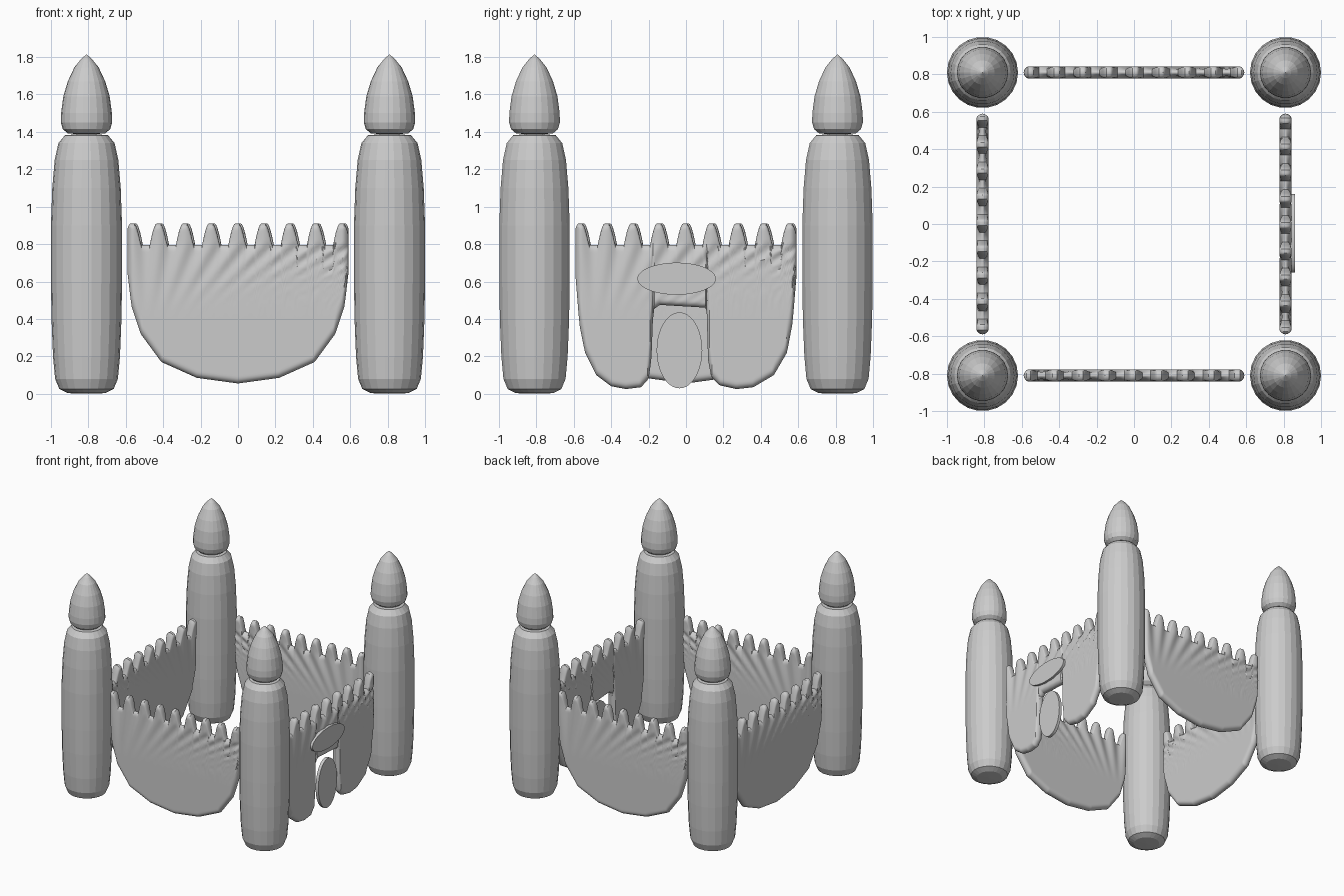
import bpy, bmesh, math
from mathutils import Matrix

cube = bpy.data.objects.get("Cube")
if cube:
    bpy.data.objects.remove(cube, do_unlink=True)

stone = bpy.data.materials.new("light_grey_stone")
stone.use_nodes = True
GREY = (0.6, 0.6, 0.6, 1)
stone.diffuse_color = GREY
stone.node_tree.nodes["Principled BSDF"].inputs["Base Color"].default_value = GREY

CORNER = 0.81      # tower and wall offset from the centre
HALF = 0.59        # half length of a wall
THICK = 0.033      # half thickness of a wall


def finish(name, bm, matrix, angle=None):
    bmesh.ops.remove_doubles(bm, verts=bm.verts, dist=0.0002)
    bmesh.ops.recalc_face_normals(bm, faces=bm.faces)
    mesh = bpy.data.meshes.new(name)
    bm.to_mesh(mesh)
    bm.free()
    mesh.materials.append(stone)
    obj = bpy.data.objects.new(name, mesh)
    bpy.context.collection.objects.link(obj)
    obj.matrix_world = matrix
    if angle:
        bpy.ops.object.select_all(action='DESELECT')
        obj.select_set(True)
        bpy.context.view_layer.objects.active = obj
        bpy.ops.object.shade_smooth_by_angle(angle=math.radians(angle))
    return obj


def lathe(name, profile, matrix, sides=22):
    bm = bmesh.new()
    verts = [bm.verts.new((r, 0, z)) for r, z in profile]
    edges = [bm.edges.new(pair) for pair in zip(verts, verts[1:])]
    bmesh.ops.spin(bm, geom=verts + edges, cent=(0, 0, 0), axis=(0, 0, 1),
                   angle=math.tau, steps=sides)
    return finish(name, bm, matrix)


def interp(points, x):
    for (x0, z0), (x1, z1) in zip(points, points[1:]):
        if x <= x1:
            return z0 + (z1 - z0) * max(0, x - x0) / (x1 - x0)
    return points[-1][1]


def clamp(v):
    return max(0.0, min(1.0, v))


def wave(x):
    return math.cos(math.tau * (x + 0.005) / 0.14)


def top_edge(x):
    # rounded teeth along the top
    return 0.795 + 0.115 * clamp((wave(x) + 0.4) / 1.2) ** 0.65


def flute(x, z):
    # shallow grooves fanning out from the lower left up to the gaps
    if z < 0.4:
        return 0
    cx, cz, rim = -0.5, 0.15, 0.8
    spread = (rim - cz) / (min(z, rim) - cz)
    fade = clamp((z - 0.42) / 0.38) ** 1.5
    return 0.016 * fade * (0.5 - 0.5 * wave(cx + (x - cx) * spread))


def wall(name, bottom, turn):
    columns = [HALF * i / 80 for i in range(-80, 81)]
    columns += [s * HALF * k for s in (-1, 1) for k in (0.992, 0.997)]
    columns.sort()
    rows = 44
    bm = bmesh.new()
    sheets = []
    for side in (-1, 1):
        grid = []
        for x in columns:
            low, high = interp(bottom, x), top_edge(x)
            slope = (interp(bottom, x + 0.004) - interp(bottom, x - 0.004)) / 0.008
            column = []
            for i in range(rows + 1):
                t = 0.5 - 0.5 * math.cos(math.pi * i / rows)
                z = low + t * (high - low)
                dist = min(HALF - abs(x), (z - low) / math.hypot(1, slope), high - z)
                near = clamp(dist / 0.032)
                half = (THICK - flute(x, z)) * math.sqrt(1 - (1 - near) ** 2)
                column.append(bm.verts.new((x, side * half, z)))
            grid.append(column)
        sheets.append(grid)
    for grid in sheets:
        for a, b in zip(grid, grid[1:]):
            for i in range(rows):
                bm.faces.new((a[i], b[i], b[i + 1], a[i + 1]))
    matrix = Matrix.Rotation(math.radians(turn), 4, 'Z') @ Matrix.Translation((0, -CORNER, 0))
    return finish(name, bm, matrix, 35)


def oval_plate(name, centre, ry, rz, depth):
    # flat oval facing +x with a softened rim
    bm = bmesh.new()
    bmesh.ops.create_cone(bm, cap_ends=True, segments=40, radius1=1, radius2=1, depth=depth)
    matrix = (Matrix.Translation(centre) @ Matrix.Diagonal((1, ry, rz, 1))
              @ Matrix.Rotation(math.pi / 2, 4, 'Y'))
    return finish(name, bm, matrix, 35)


# Corner towers with pointed roofs
TOWER = [(0, 0), (0.1, 0.003), (0.145, 0.025), (0.168, 0.08), (0.179, 0.2), (0.187, 0.4),
         (0.19, 0.6), (0.19, 0.9), (0.183, 1.1), (0.17, 1.25), (0.15, 1.34),
         (0.115, 1.382), (0, 1.392)]
ROOF = [(0, 1.385), (0.1, 1.392), (0.127, 1.415), (0.137, 1.45), (0.136, 1.5), (0.124, 1.59),
        (0.1, 1.67), (0.065, 1.745), (0.03, 1.788), (0, 1.815)]
for depth_name, sy in (("front", -1), ("back", 1)):
    for side_name, sx in (("right", -1), ("left", 1)):
        place = Matrix.Translation((sx * CORNER, sy * CORNER, 0))
        lathe(f"{depth_name}_{side_name}_tower", TOWER, place)
        lathe(f"{depth_name}_{side_name}_roof", ROOF, place)

# Plain walls with a rounded belly
belly = [(0, 0.055), (0.22, 0.085), (0.41, 0.17), (0.52, 0.32), (0.57, 0.47), (HALF, 0.64)]
belly = [(-x, z) for x, z in reversed(belly[1:])] + belly
for name, turn in (("front_wall", 0), ("back_wall", 180), ("right_wall", 270)):
    wall(name, belly, turn)

# Gate wall: two rounded legs around an opening
gate = [(-HALF, 0.62), (-0.57, 0.37), (-0.54, 0.22), (-0.48, 0.1), (-0.4, 0.04), (-0.32, 0.025),
        (-0.24, 0.035), (-0.2, 0.08), (-0.185, 0.18), (-0.175, 0.45), (-0.14, 0.475),
        (0.11, 0.46), (0.118, 0.18), (0.135, 0.09), (0.18, 0.045), (0.27, 0.025),
        (0.36, 0.035), (0.47, 0.1), (0.54, 0.22), (0.57, 0.38), (HALF, 0.62)]
wall("gate_wall", gate, 90)

# Oval door in the opening and oval sign above it
oval_plate("gate_door", (0.83, -0.035, 0.232), 0.122, 0.203, 0.025)
oval_plate("gate_sign", (0.848, -0.05, 0.615), 0.21, 0.086, 0.026)
